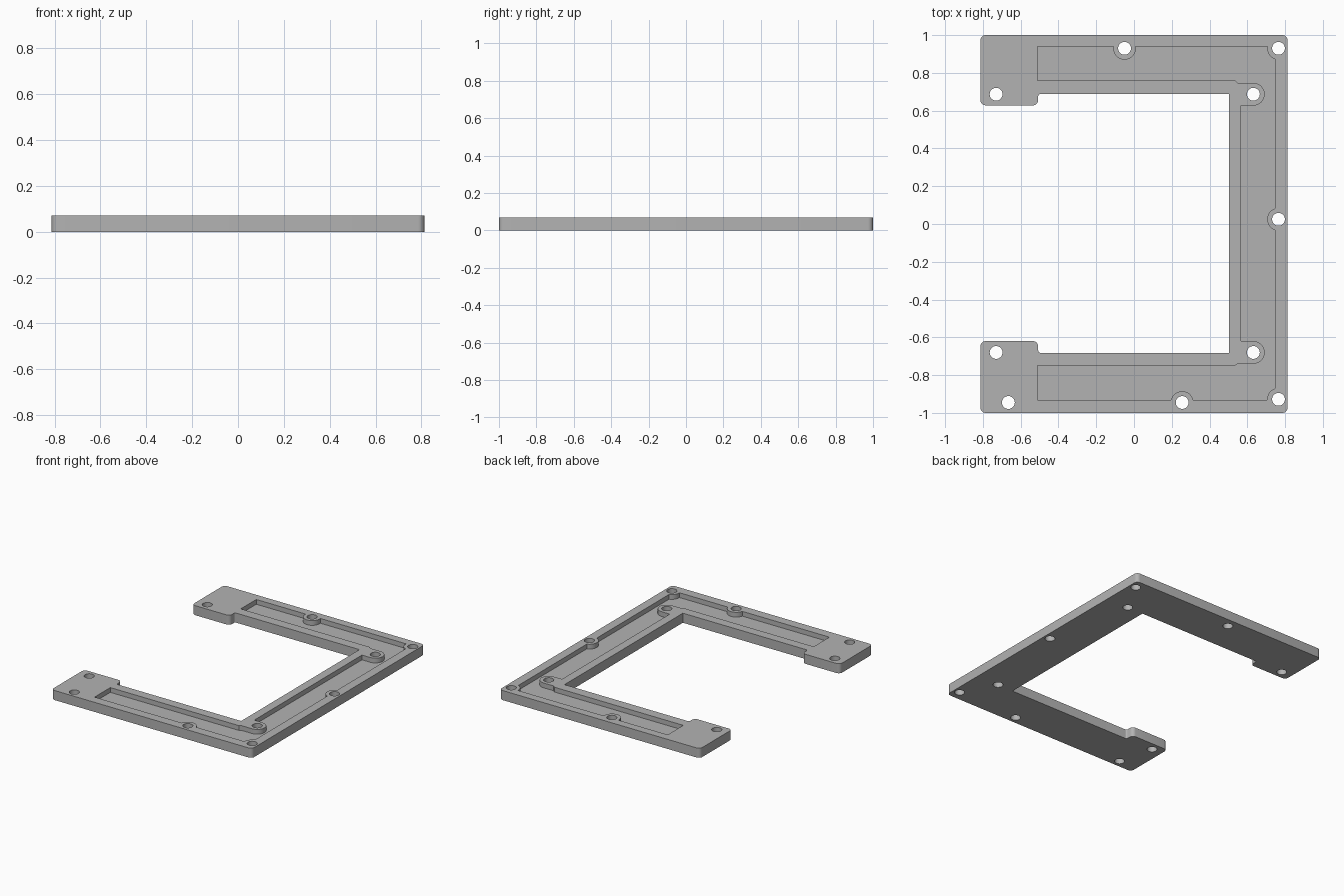
import bpy, bmesh, math
from mathutils import Vector

old = bpy.data.objects.get("Cube")
if old:
    bpy.data.objects.remove(old, do_unlink=True)

HEIGHT, FLOOR = 0.07, 0.035
HOLE_R, BOSS_R = 0.034, 0.06

grey = bpy.data.materials.new("plain grey")
grey.use_nodes = True
grey.diffuse_color = (0.45, 0.45, 0.45, 1)
grey.node_tree.nodes["Principled BSDF"].inputs["Base Color"].default_value = (0.45, 0.45, 0.45, 1)


def rounded(corners, steps=6):
    """Outline from (x, y, radius) corners; the radius rounds the corner."""
    pts = []
    for i, (x, y, r) in enumerate(corners):
        p = Vector((x, y))
        if not r:
            pts.append(p)
            continue
        a = (Vector(corners[i - 1][:2]) - p).normalized()
        b = (Vector(corners[(i + 1) % len(corners)][:2]) - p).normalized()
        centre = p + (a + b) * r
        for k in range(steps + 1):
            t = k / steps * math.pi / 2
            pts.append(centre - b * r * math.cos(t) - a * r * math.sin(t))
    return pts


def circle(x, y, r, n=32):
    return [Vector((x + r * math.cos(k * math.tau / n), y + r * math.sin(k * math.tau / n)))
            for k in range(n)]


def pill(x, y, r, length, n=16):
    """Half round nose facing +x with a straight tail towards -x."""
    nose = [Vector((x + r * math.sin(k * math.pi / n), y - r * math.cos(k * math.pi / n)))
            for k in range(n + 1)]
    return nose + [Vector((x - length, y + r)), Vector((x - length, y - r))]


def prism(name, outline, z0, z1):
    bm = bmesh.new()
    face = bm.faces.new([bm.verts.new((p.x, p.y, z0)) for p in outline])
    top = bmesh.ops.extrude_face_region(bm, geom=[face])["geom"]
    bmesh.ops.translate(bm, vec=(0, 0, z1 - z0),
                        verts=[v for v in top if isinstance(v, bmesh.types.BMVert)])
    bmesh.ops.recalc_face_normals(bm, faces=bm.faces)
    mesh = bpy.data.meshes.new(name)
    bm.to_mesh(mesh)
    bm.free()
    obj = bpy.data.objects.new(name, mesh)
    bpy.context.collection.objects.link(obj)
    return obj


def cut(target, cutter):
    mod = target.modifiers.new("cut", "BOOLEAN")
    mod.operation, mod.solver, mod.object = "DIFFERENCE", "EXACT", cutter
    graph = bpy.context.evaluated_depsgraph_get()
    mesh = bpy.data.meshes.new_from_object(target.evaluated_get(graph))
    target.modifiers.clear()
    target.data = mesh
    bpy.data.objects.remove(cutter, do_unlink=True)


# C-shaped frame with widened end pads
X, R, PAD, NECK = 0.813, 0.028, -0.507, 0.012
frame = prism("frame", rounded([
    (-X, 1, R), (-X, 0.628, R), (PAD, 0.628, R), (PAD, 0.688, NECK),
    (0.503, 0.688, 0), (0.503, -0.682, 0),
    (PAD, -0.682, NECK), (PAD, -0.62, R), (-X, -0.62, R), (-X, -1, R),
    (X, -1, R), (X, 1, R)]), 0, HEIGHT)

# Recessed channel, with bosses left standing in it
pocket = prism("pocket_cutter", rounded([
    (-0.51, 0.94, 0), (-0.51, 0.76, 0), (0.535, 0.76, 0), (0.555, 0.742, 0),
    (0.566, 0.742, 0), (0.566, -0.736, 0), (0.555, -0.736, 0), (0.535, -0.75, 0),
    (-0.51, -0.75, 0), (-0.51, -0.932, 0), (0.747, -0.932, 0), (0.747, 0.94, 0)]),
    FLOOR, HEIGHT + 0.03)

edge_holes = [(-0.05, 0.93), (0.765, 0.93), (0.765, 0.025), (0.765, -0.928), (0.255, -0.945)]
inner_holes = [(0.632, 0.687), (0.632, -0.68)]
pad_holes = [(-0.73, 0.687), (-0.73, -0.68), (-0.665, -0.945)]

for x, y in edge_holes:
    cut(pocket, prism("boss", circle(x, y, BOSS_R), 0, 0.2))
for x, y in inner_holes:
    cut(pocket, prism("boss", pill(x, y, BOSS_R, 0.12), 0, 0.2))
cut(frame, pocket)

# Screw holes right through
for x, y in edge_holes + inner_holes + pad_holes:
    cut(frame, prism("hole", circle(x, y, HOLE_R), -0.05, 0.15))

frame.data.materials.clear()
frame.data.materials.append(grey)
for poly in frame.data.polygons:
    poly.material_index = 0
bpy.ops.object.select_all(action="DESELECT")
frame.select_set(True)
bpy.context.view_layer.objects.active = frame
bpy.ops.object.shade_smooth_by_angle(angle=math.radians(30))
